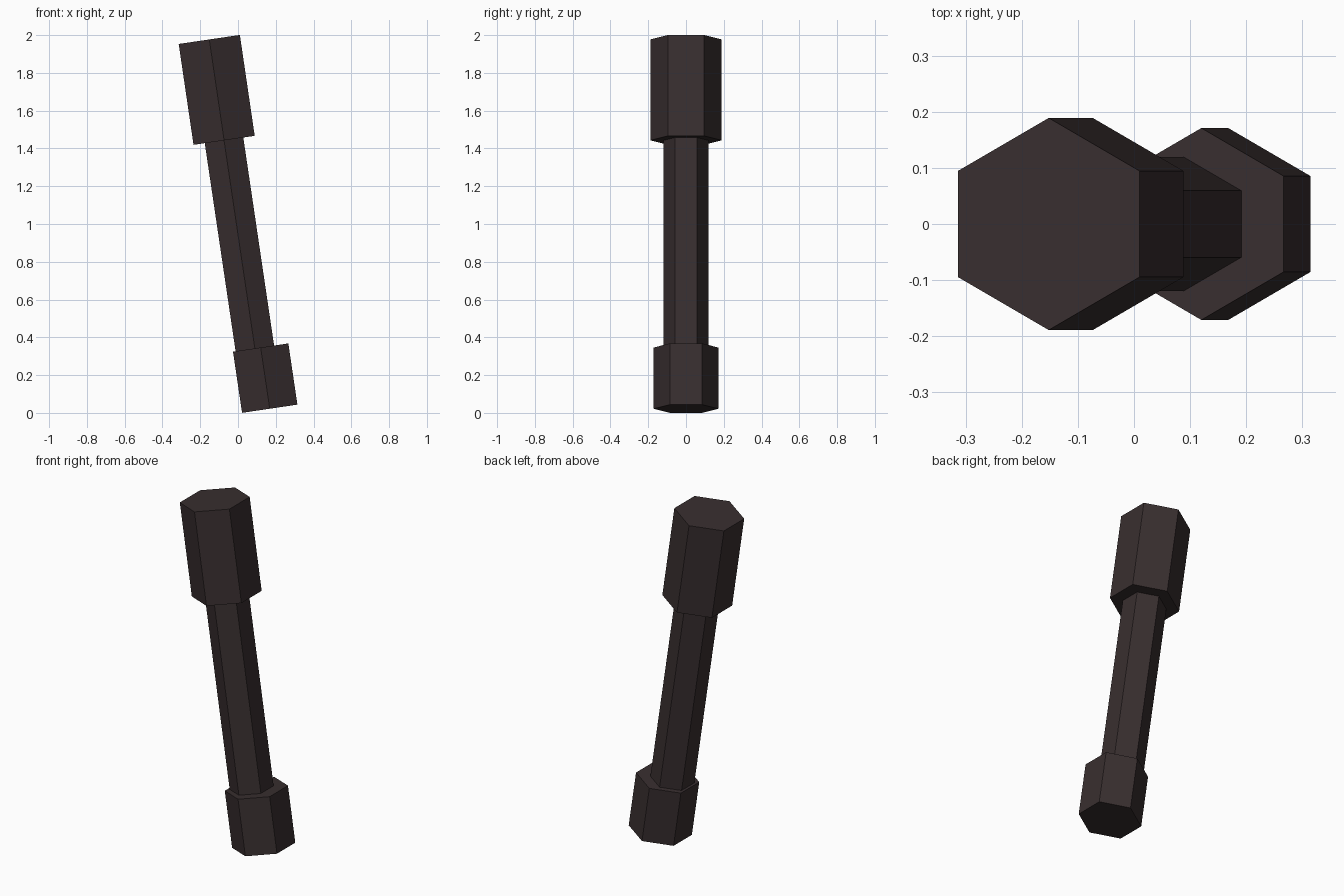
import bpy, bmesh, math
from mathutils import Vector

if "Cube" in bpy.data.objects:
    bpy.data.objects.remove(bpy.data.objects["Cube"])

dark = bpy.data.materials.new("dark brown")
dark.diffuse_color = (0.0395, 0.0275, 0.0285, 1)
dark.use_nodes = True
dark.node_tree.nodes["Principled BSDF"].inputs["Base Color"].default_value = dark.diffuse_color


def hex_prism(name, bottom, top, radius):
    """Hexagonal bar between two (x, z) centres, with corners on the +y and -y sides."""
    low = Vector((bottom[0], 0, bottom[1]))
    high = Vector((top[0], 0, top[1]))
    across = Vector((0, 1, 0)).cross((high - low).normalized())
    bm = bmesh.new()
    rings = []
    for centre in (low, high):
        ring = []
        for i in range(6):
            a = math.radians(30 + 60 * i)
            offset = across * math.cos(a) + Vector((0, math.sin(a), 0))
            ring.append(bm.verts.new(centre + radius * offset))
        rings.append(ring)
    for ring in rings:
        bm.faces.new(ring)
    for i in range(6):
        j = (i + 1) % 6
        bm.faces.new((rings[0][i], rings[0][j], rings[1][j], rings[1][i]))
    bmesh.ops.recalc_face_normals(bm, faces=bm.faces)
    mesh = bpy.data.meshes.new(name)
    bm.to_mesh(mesh)
    bm.free()
    mesh.materials.append(dark)
    obj = bpy.data.objects.new(name, mesh)
    bpy.context.collection.objects.link(obj)
    return obj


# Thick grip at the top, slim shaft, and a foot block set slightly to one side
hex_prism("upper_grip", (-0.0735, 1.443), (-0.152, 1.977), 0.189)
hex_prism("shaft", (0.090, 0.336), (-0.075, 1.450), 0.119)
hex_prism("lower_block", (0.168, 0.022), (0.120, 0.346), 0.171)
